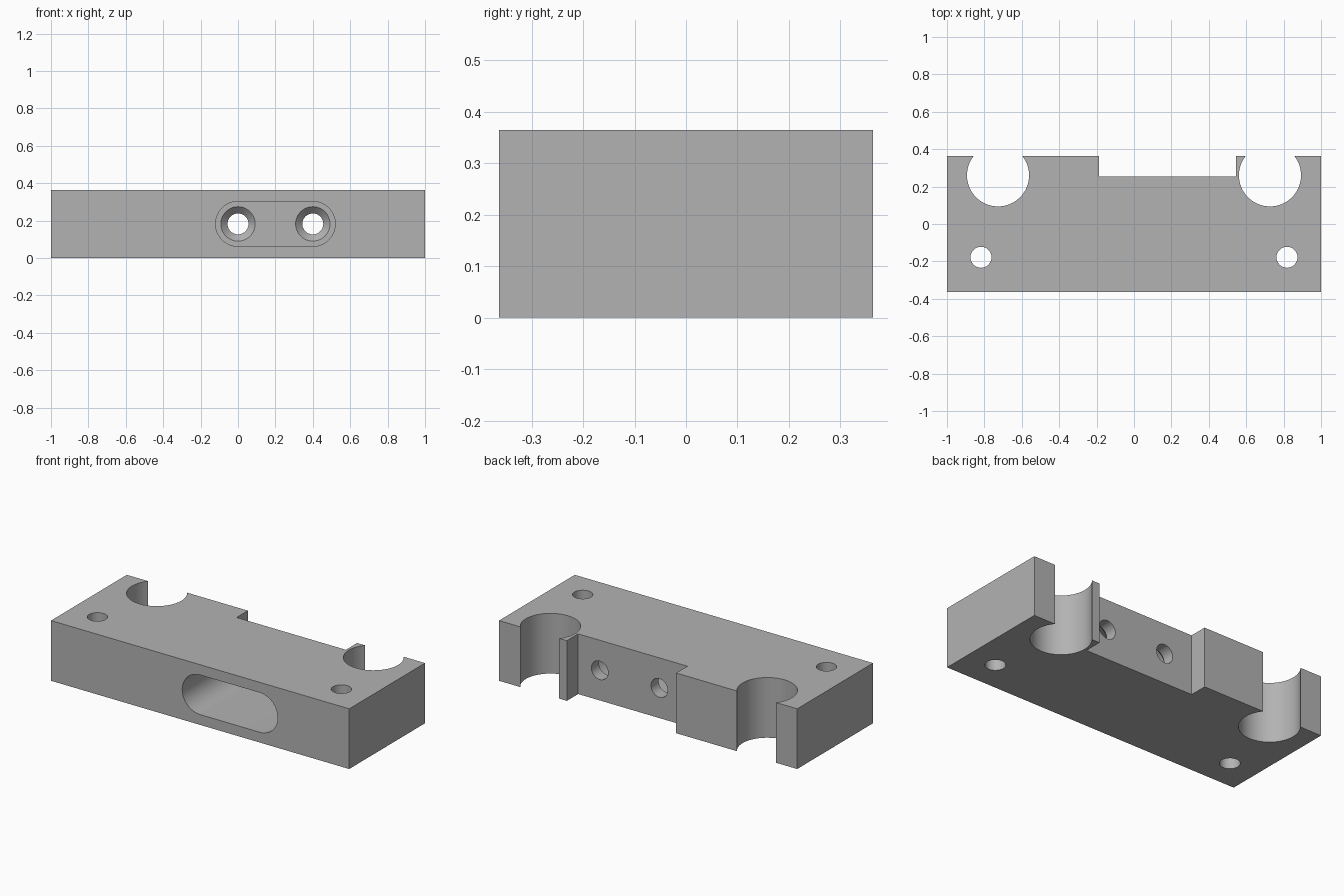
import bpy, bmesh, math
from mathutils import Matrix, Vector

if "Cube" in bpy.data.objects:
    bpy.data.objects.remove(bpy.data.objects["Cube"], do_unlink=True)

HEIGHT, DEPTH = 0.365, 0.726
BACK = DEPTH / 2
MID = HEIGHT / 2
NOTCH_Y = 0.255      # back wall of the notch
SLOT_Y = 0.145       # floor of the screw slot
SINK = 0.037         # countersink depth

grey = bpy.data.materials.new("plain grey")
grey.use_nodes = True
colour = (0.45, 0.45, 0.45, 1)
grey.diffuse_color = colour
grey.node_tree.nodes["Principled BSDF"].inputs["Base Color"].default_value = colour


def new_object(name, bm):
    bmesh.ops.recalc_face_normals(bm, faces=bm.faces)
    mesh = bpy.data.meshes.new(name)
    bm.to_mesh(mesh)
    bm.free()
    mesh.materials.append(grey)
    obj = bpy.data.objects.new(name, mesh)
    bpy.context.collection.objects.link(obj)
    return obj


def box(name, low, high):
    low, high = Vector(low), Vector(high)
    bm = bmesh.new()
    bmesh.ops.create_cube(bm, size=1, matrix=Matrix.Translation((low + high) / 2)
                          @ Matrix.Diagonal((*(high - low), 1)))
    return new_object(name, bm)


def upright_hole(name, x, y, radius):
    bm = bmesh.new()
    bmesh.ops.create_cone(bm, cap_ends=True, segments=64, radius1=radius, radius2=radius,
                          depth=HEIGHT + 0.2, matrix=Matrix.Translation((x, y, MID)))
    return new_object(name, bm)


def screw_hole(name, x):
    # Stepped profile swept about the y axis: countersink, then a straight bore
    profile = [(SLOT_Y - 0.02, 0.092), (SLOT_Y, 0.092), (SLOT_Y + SINK, 0.056), (BACK, 0.056)]
    bm = bmesh.new()
    rings = []
    for y, r in profile:
        angles = [2 * math.pi * i / 48 for i in range(48)]
        rings.append([bm.verts.new((x + r * math.cos(a), y, MID + r * math.sin(a)))
                      for a in angles])
    for a, b in zip(rings, rings[1:]):
        for i in range(48):
            j = (i + 1) % 48
            bm.faces.new((a[i], a[j], b[j], b[i]))
    bm.faces.new(rings[0])
    bm.faces.new(rings[-1])
    return new_object(name, bm)


def slot(name, x_low, x_high, radius):
    # Round-ended outline pushed back from the front face
    bm = bmesh.new()
    outline = []
    for x, start in ((x_high, -math.pi / 2), (x_low, math.pi / 2)):
        for i in range(33):
            a = start + math.pi * i / 32
            outline.append(bm.verts.new((x + radius * math.cos(a), -BACK - 0.1,
                                         MID + radius * math.sin(a))))
    face = bm.faces.new(outline)
    pushed = bmesh.ops.extrude_face_region(bm, geom=[face])["geom"]
    verts = [v for v in pushed if isinstance(v, bmesh.types.BMVert)]
    bmesh.ops.translate(bm, verts=verts, vec=(0, SLOT_Y + BACK + 0.1, 0))
    return new_object(name, bm)


# Main body and everything cut from it
body = box("mounting_block", (-1, -BACK, 0), (1, BACK, HEIGHT))
cutters = [box("notch_cutter", (-0.188, NOTCH_Y, -0.1), (0.545, BACK + 0.1, HEIGHT + 0.1)),
           slot("slot_cutter", 0, 0.4, 0.12),
           screw_hole("screw_cutter_a", 0), screw_hole("screw_cutter_b", 0.4)]
for side, label in ((-1, "right"), (1, "left")):
    cutters.append(upright_hole(label + "_rod_cutter", side * 0.727, 0.26, 0.166))
    cutters.append(upright_hole(label + "_bolt_cutter", side * 0.818, -0.178, 0.056))

for cutter in cutters:
    cutter.hide_render = True
    mod = body.modifiers.new(cutter.name, 'BOOLEAN')
    mod.operation = 'DIFFERENCE'
    mod.solver = 'EXACT'
    mod.object = cutter

# Bake the cuts and discard the cutters
graph = bpy.context.evaluated_depsgraph_get()
result = bpy.data.meshes.new_from_object(body.evaluated_get(graph))
body.modifiers.clear()
body.data = result
for cutter in cutters:
    bpy.data.objects.remove(cutter, do_unlink=True)
result.materials.clear()
result.materials.append(grey)
result.polygons.foreach_set("material_index", [0] * len(result.polygons))

# Smooth bores, crisp edges
bpy.ops.object.select_all(action='DESELECT')
body.select_set(True)
bpy.context.view_layer.objects.active = body
bpy.ops.object.shade_smooth_by_angle(angle=math.radians(30))
